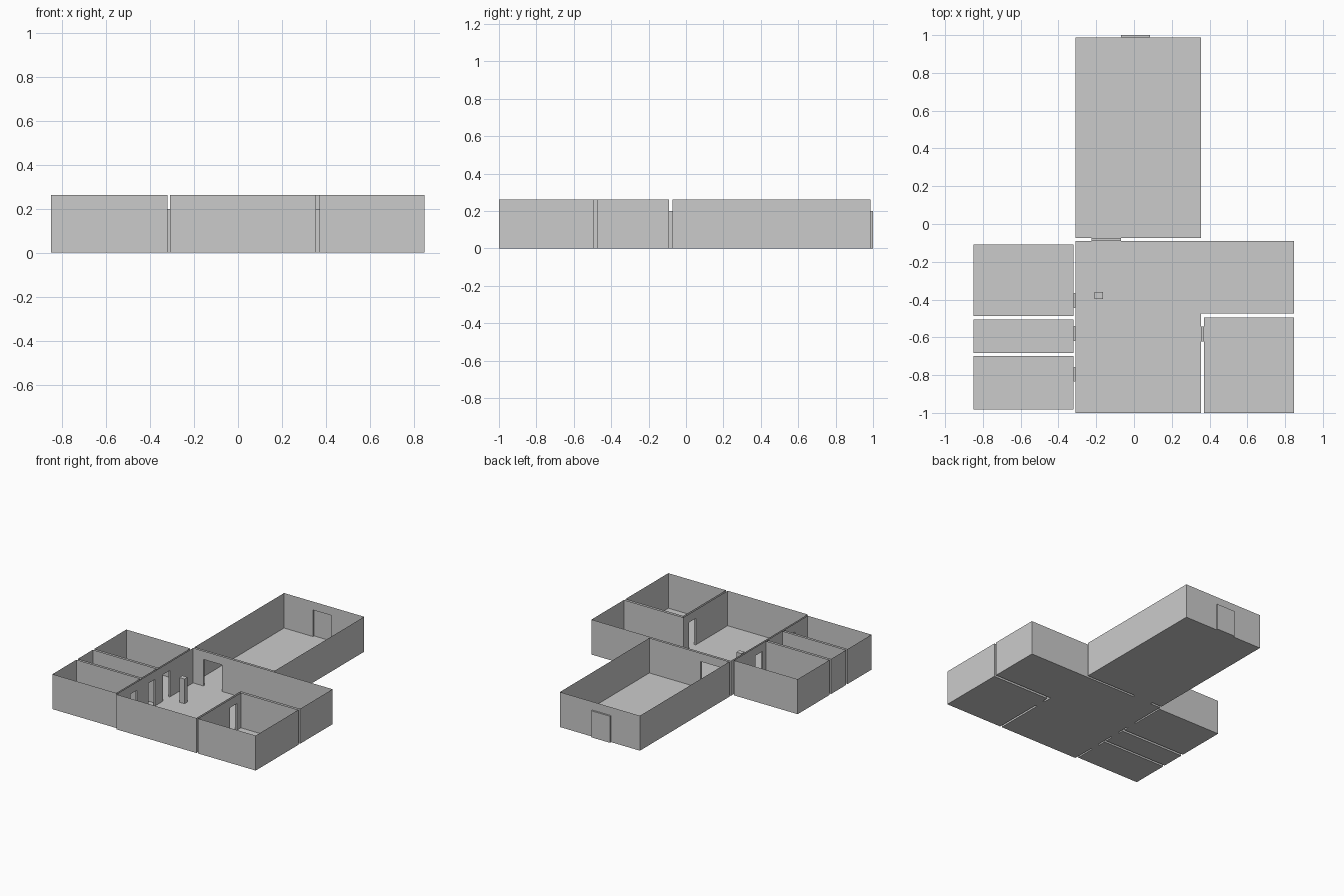
import bpy
import bmesh
from mathutils import Vector

if "Cube" in bpy.data.objects:
    bpy.data.objects.remove(bpy.data.objects["Cube"])

H, DOOR_H = 0.262, 0.199   # wall and doorway heights


def finish(name, quads):
    bm = bmesh.new()
    for q in quads:
        bm.faces.new([bm.verts.new(p) for p in q])
    bmesh.ops.remove_doubles(bm, verts=bm.verts, dist=1e-5)
    me = bpy.data.meshes.new(name)
    bm.to_mesh(me)
    bm.free()
    bpy.context.collection.objects.link(bpy.data.objects.new(name, me))


def wall(a, b, z0, z1):
    return [(*a, z0), (*b, z0), (*b, z1), (*a, z1)]


def room(name, pts, doors=()):
    """Open-topped thin shell; pts run counter-clockwise.
    A door is (edge index, start, end) in world x or y along that edge."""
    quads = [[(*p, 0) for p in reversed(pts)]]
    for i, a in enumerate(pts):
        a, b = Vector(a), Vector(pts[(i + 1) % len(pts)])
        axis = 0 if abs(b.x - a.x) > abs(b.y - a.y) else 1
        at = lambda v: a.lerp(b, (v - a[axis]) / (b[axis] - a[axis]))
        cuts = [sorted(d[1:], key=lambda v: abs(v - a[axis])) for d in doors if d[0] == i]
        cur = a
        for s, e in sorted(cuts, key=lambda c: abs(c[0] - a[axis])):
            quads.append(wall(cur, at(s), 0, H))
            quads.append(wall(at(s), at(e), DOOR_H, H))
            cur = at(e)
        quads.append(wall(cur, b, 0, H))
    finish(name, quads)


def rect(x0, x1, y0, y1):
    return [(x0, y0), (x1, y0), (x1, y1), (x0, y1)]


def doorway(name, x0, x1, y0, y1, along_x, closed=False):
    """Sill, head and two jambs bridging a wall gap."""
    r = rect(x0, x1, y0, y1)
    sides = (1, 3) if along_x else (0, 2)
    if closed:
        sides += (2,)
    quads = [[(*p, 0) for p in reversed(r)], [(*p, DOOR_H) for p in r]]
    quads += [wall(r[i], r[(i + 1) % 4], 0, DOOR_H) for i in sides]
    finish(name, quads)


XL, XM, XR, XE = -0.85, -0.309, 0.355, 0.847   # main wall lines
WX = -0.321                                    # east wall of west rooms
EX = 0.37                                      # west wall of east room
west = [("upper", -0.486, -0.108, (-0.445, -0.366)),
        ("middle", -0.682, -0.505, (-0.62, -0.541)),
        ("lower", -0.983, -0.70, (-0.833, -0.757))]
north_link, entry, east_door = (-0.225, -0.07), (-0.07, 0.085), (-0.623, -0.542)

# Large north room with entry recess
room("north_room", rect(XM, XR, -0.073, 0.987), [(0, *north_link), (2, *entry)])
doorway("entry_recess", *entry, 0.987, 1.0, True, closed=True)
doorway("north_doorway", *north_link, -0.09, -0.073, True)

# L-shaped central hall
room("central_hall",
     [(XM, -1), (XR, -1), (XR, -0.475), (XE, -0.475), (XE, -0.09), (XM, -0.09)],
     [(1, *east_door), (4, *north_link)] + [(5, *w[3]) for w in west])

# East room
room("east_room", rect(EX, XE, -1, -0.495), [(3, *east_door)])
doorway("east_doorway", XR, EX, *east_door, False)

# Three west rooms
for n, y0, y1, d in west:
    room(f"west_room_{n}", rect(XL, WX, y0, y1), [(1, *d)])
    doorway(f"west_doorway_{n}", WX, XM, *d, False)

# Free-standing pillar
r = rect(-0.208, -0.165, -0.398, -0.361)
PH = 0.185
finish("pillar", [wall(r[i], r[(i + 1) % 4], 0, PH) for i in range(4)] + [[(*p, PH) for p in r]])
